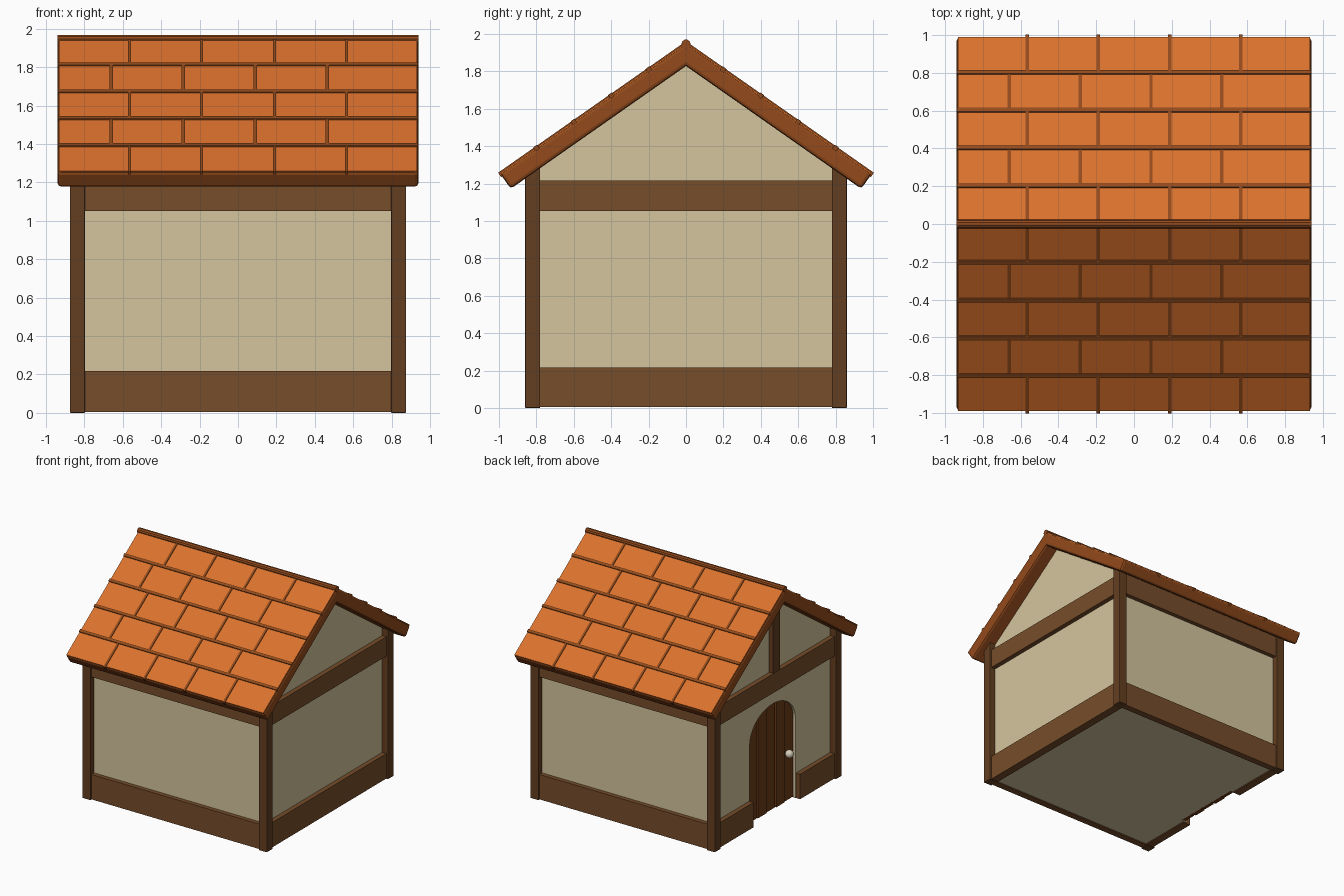
import bpy, bmesh
from math import sin, cos, pi, radians

if "Cube" in bpy.data.objects:
    bpy.data.objects.remove(bpy.data.objects["Cube"])


def material(name, rgb):
    # sRGB 0-255 to linear
    m = bpy.data.materials.new(name)
    m.diffuse_color = [(c / 255) ** 2.2 for c in rgb] + [1]
    m.use_nodes = True
    m.node_tree.nodes["Principled BSDF"].inputs["Base Color"].default_value = m.diffuse_color
    return m


PLASTER = material("plaster", (211, 196, 156))
BEAM = material("beam_wood", (118, 78, 46))
POST = material("post_wood", (100, 65, 38))
TILE = material("roof_tile", (218, 113, 48))
TRIM = material("roof_trim", (146, 76, 33))
DOOR = material("door_wood", (112, 62, 28))
KNOB = material("knob", (215, 205, 185))


def prism(name, pts, lo, hi, mat, place, bevel=0.0):
    """Extrude a 2D profile between lo and hi; place maps (a, b, t) to the world."""
    bm = bmesh.new()
    ends = [[bm.verts.new(place(a, b, t)) for a, b in pts] for t in (lo, hi)]
    for ring in ends:
        bm.faces.new(ring)
    n = len(pts)
    for i in range(n):
        j = (i + 1) % n
        bm.faces.new((ends[0][i], ends[0][j], ends[1][j], ends[1][i]))
    if bevel:
        bmesh.ops.bevel(bm, geom=bm.edges[:], offset=bevel, segments=2,
                        profile=0.5, affect='EDGES')
    bmesh.ops.recalc_face_normals(bm, faces=bm.faces[:])
    me = bpy.data.meshes.new(name)
    bm.to_mesh(me)
    bm.free()
    ob = bpy.data.objects.new(name, me)
    bpy.context.collection.objects.link(ob)
    if mat:
        me.materials.append(mat)
    return ob


def along_x(y, z, x):
    return (x, y, z)


def rect(a0, a1, b0, b1):
    return [(a0, b0), (a1, b0), (a1, b1), (a0, b1)]


def box(name, x0, x1, y0, y1, z0, z1, mat, bevel=0.0):
    return prism(name, rect(y0, y1, z0, z1), x0, x1, mat, along_x, bevel)


# plastered body with gables
body = prism("walls", [(-.81, .012), (.81, .012), (.81, 1.29), (0, 1.86), (-.81, 1.29)],
             -.82, .82, PLASTER, along_x)

# arched doorway in the left gable wall
HALF, SPRING, RISE = .31, .69, .24


def arch(y0, y1, bottom, k=1.0, steps=16):
    top = []
    for i in range(steps + 1):
        y = y0 + (y1 - y0) * i / steps
        top.append((y, SPRING + RISE * k * max(0, 1 - (y / (HALF * k)) ** 2) ** .5))
    return [(y1, bottom), (y0, bottom)] + top


arc = [(HALF * cos(pi * i / 24), SPRING + RISE * sin(pi * i / 24)) for i in range(25)]
cutter = prism("doorway_cutter", [(-HALF, -.1), (HALF, -.1)] + arc, -1, -.765, PLASTER, along_x)
cutter.hide_render = True
cutter.hide_viewport = True
cut = body.modifiers.new("doorway", 'BOOLEAN')
cut.operation = 'DIFFERENCE'
cut.solver = 'EXACT'
cut.object = cutter

# door planks and knob
w = 2 * HALF / 5
for i in range(5):
    y0 = -HALF + i * w
    prism("door_plank", arch(y0 + .006, y0 + w - .006, .015), -.80 - .008 * (i % 2), -.755,
          DOOR, along_x)
prism("door_backing", arch(-HALF + .001, HALF - .001, .02, steps=32), -.785, -.75, DOOR, along_x)
bpy.ops.mesh.primitive_uv_sphere_add(segments=16, ring_count=10, radius=.034,
                                     location=(-.84, -.2, .43))
knob = bpy.context.object
knob.name = "door_knob"
knob.data.materials.append(KNOB)
bpy.ops.object.shade_smooth()

# corner posts
for sx in (-1, 1):
    for sy in (-1, 1):
        x, y = sorted((sx * .797, sx * .875)), sorted((sy * .78, sy * .86))
        box("corner_post", *x, *y, 0, 1.3, POST, .004)

# beams under the eaves
for s in (-1, 1):
    y = sorted((s * .79, s * .847))
    box("eave_base_beam", -.81, .81, *y, .004, .217, BEAM)
    box("eave_top_beam", -.81, .81, *y, 1.052, 1.26, BEAM)

# gable beams, the left base beam split by the doorway
for s in (-1, 1):
    box("gable_top_beam", *sorted((s * .79, s * .86)), -.79, .79, 1.052, 1.217, BEAM)
    box("gable_base_beam_left", -.86, -.79, *sorted((s * (HALF + .005), s * .79)),
        .004, .217, BEAM)
box("gable_base_beam_right", .79, .86, -.79, .79, .004, .217, BEAM)
box("gable_king_post", -.858, -.80, -.045, .045, 1.2, 1.87, POST)

# roof: each slope built in (distance down slope, height off slope, x)
A, RIDGE, LEN, ROW = radians(35), 1.95, 1.214, .2 / cos(radians(35))
for side in (-1, 1):
    def slope(d, h, x, side=side):
        return (x, side * (d * cos(A) + h * sin(A)), RIDGE - d * sin(A) + h * cos(A))

    prism("roof_slab", rect(0, LEN, -.1, 0), -.94, .94, TRIM, slope, .018)
    for r in range(5):
        d0, d1 = r * ROW, min((r + 1) * ROW, LEN - .006)
        seams = [-.565, -.19, .19, .565] if r % 2 == 0 else [-.66, -.285, .09, .465]
        edges = [-.933] + seams + [.933]
        # tiles
        for x0, x1 in zip(edges, edges[1:]):
            prism("roof_tile", rect(d0 + .004, d1, -.02, .003), x0, x1, TILE, slope)
        # raised strips between tiles
        end = LEN + .006 if r == 4 else d1
        for x in seams:
            prism("tile_seam", rect(d0, end, -.02, .009), x - .009, x + .009, TRIM, slope)
        if r:
            prism("tile_course_strip", rect(d0 - .013, d0 + .013, -.015, .012),
                  -.938, .938, TRIM, slope, .004)

# ridge cap
prism("ridge_cap", [(.024 * cos(pi * i / 5), 1.946 + .024 * sin(pi * i / 5)) for i in range(10)],
      -.94, .94, TRIM, along_x)
